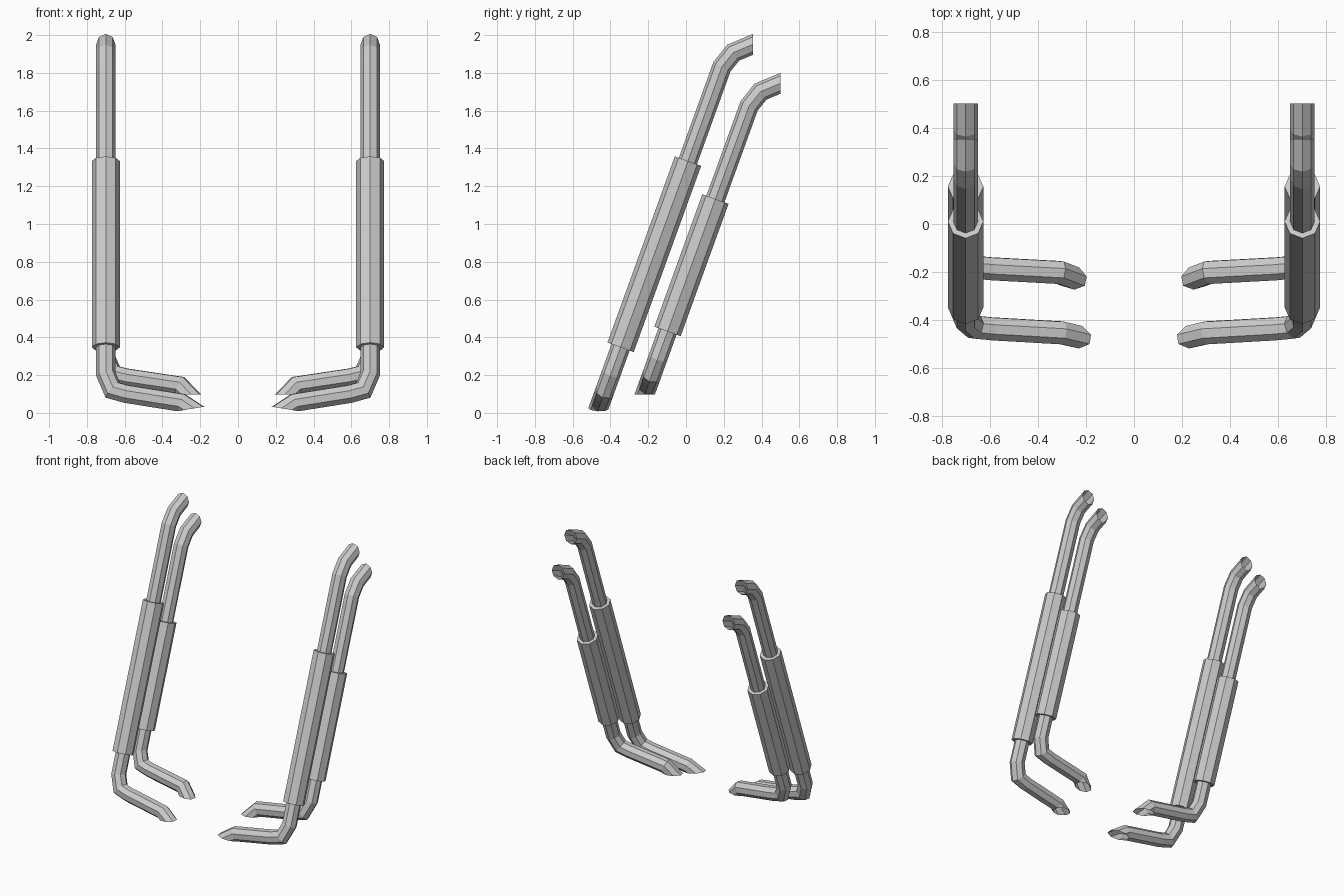
import bpy, bmesh, math
from mathutils import Vector

if "Cube" in bpy.data.objects:
    bpy.data.objects.remove(bpy.data.objects["Cube"])

SIDES, PIPE_R, SLEEVE_R = 8, 0.051, 0.074
SLOPE = 0.362                                   # backward lean, dy per dz
AXIS = Vector((0, SLOPE, 1)).normalized()
SIDE = Vector((1, 0, 0))
FRONT = AXIS.cross(SIDE)


def ring_around(center, radius):
    steps = [2 * math.pi * i / SIDES for i in range(SIDES)]
    return [center + radius * (SIDE * math.cos(a) + FRONT * math.sin(a)) for a in steps]


def sweep(start_ring, path, end_normal):
    """Slide a ring along a path onto each mitre plane, then onto the end cut."""
    rings, ring = [], start_ring
    for i in range(1, len(path)):
        d = (path[i] - path[i - 1]).normalized()
        n = end_normal
        if i < len(path) - 1:
            n = d + (path[i + 1] - path[i]).normalized()
        ring = [p + d * max(0, (path[i] - p).dot(n) / d.dot(n)) for p in ring]
        rings.append(ring)
    return rings


def build(name, rings, capped):
    bm = bmesh.new()
    loops = [[bm.verts.new(p) for p in r] for r in rings]
    for a, b in zip(loops, loops[1:]):
        for i in range(SIDES):
            j = (i + 1) % SIDES
            bm.faces.new((a[i], a[j], b[j], b[i]))
    if capped:
        bm.faces.new(loops[0][::-1])
        bm.faces.new(loops[-1])
    bm.normal_update()
    # rings run bottom to top, so the winding already faces outward
    mesh = bpy.data.meshes.new(name)
    bm.to_mesh(mesh)
    bm.free()
    ob = bpy.data.objects.new(name, mesh)
    bpy.context.collection.objects.link(ob)
    ob.modifiers.new("other_side", 'MIRROR')    # mirrored across x = 0
    return ob


def exhaust(label, y0, sleeve_z, upper, lower, cut):
    def on_axis(x, z):
        return Vector((x, y0 + SLOPE * z, z))
    low, high = (on_axis(-0.7, z) for z in sleeve_z)
    mid = (low + high) / 2
    base = ring_around(mid, PIPE_R)
    # open pipe: bent top with an upright cut, bent foot with a slanted cut
    up = sweep(base, [mid] + [Vector((-0.7, y, z)) for y, z in upper], Vector((0, 1, 0)))
    down = sweep(base, [mid] + [on_axis(x, z) for x, z in lower], Vector(cut))
    build(label + "_pipe", down[::-1] + [base] + up, False)
    # thicker sleeve around the straight stretch
    build(label + "_sleeve", [ring_around(low, SLEEVE_R), ring_around(high, SLEEVE_R)], True)


# front pair
exhaust("front", -0.472, (0.347, 1.333),
        [(0.19, 1.832), (0.25, 1.907), (0.354, 1.951)],
        [(-0.7, 0.206), (-0.663, 0.12), (-0.59, 0.1), (-0.30, 0.054), (-0.25, 0.021)],
        (-0.16, 0, 1))
# rear pair
exhaust("rear", -0.254, (0.431, 1.132),
        [(0.334, 1.625), (0.395, 1.701), (0.5, 1.745)],
        [(-0.7, 0.29), (-0.663, 0.205), (-0.59, 0.187), (-0.31, 0.145), (-0.265, 0.098)],
        (0, 0, 1))
